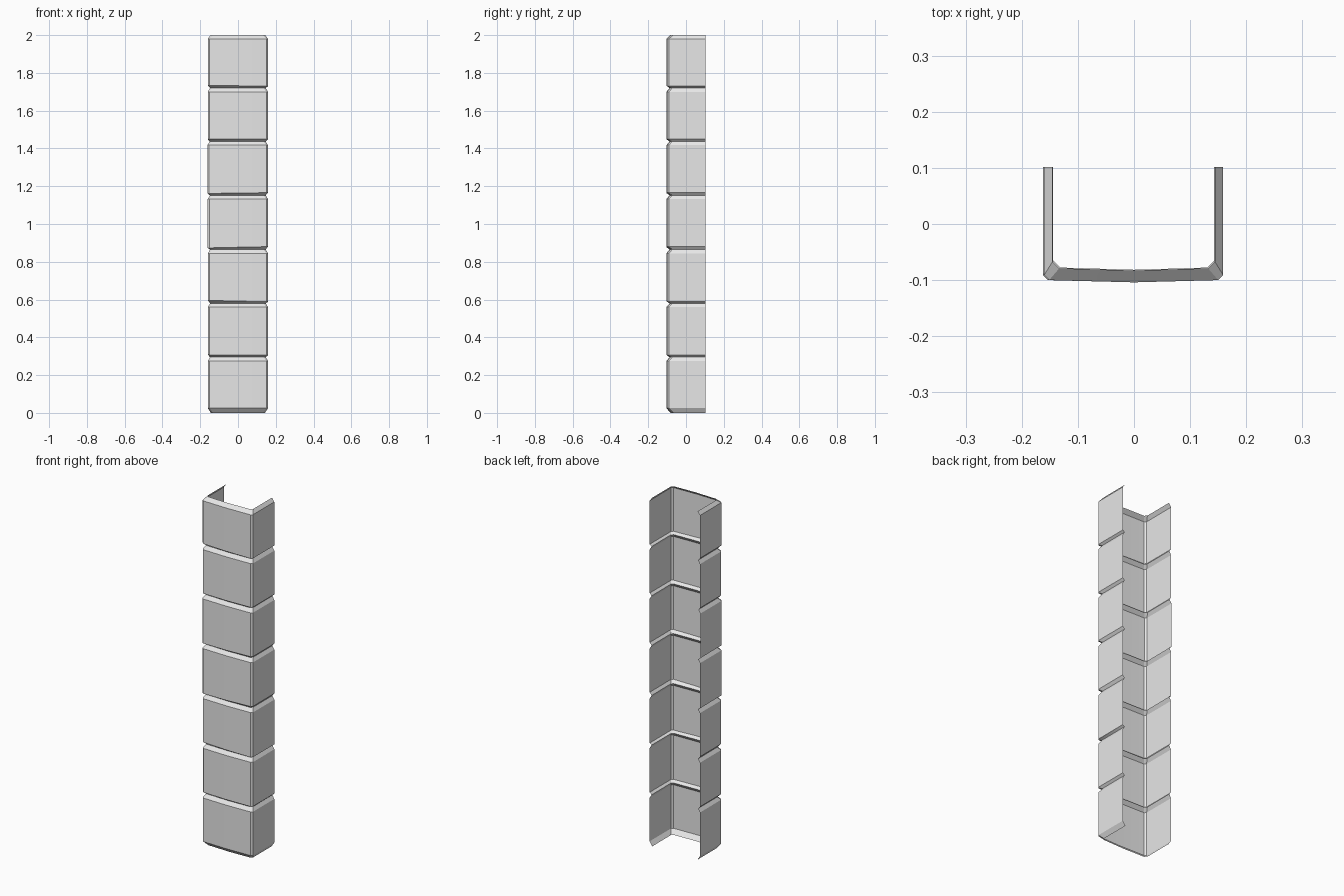
import bpy, bmesh, random

cube = bpy.data.objects.get("Cube")
if cube:
    bpy.data.objects.remove(cube, do_unlink=True)

random.seed(4)
HALF_W, FRONT, BACK = 0.159, -0.1, 0.102
SEAMS = [0, 0.295, 0.58, 0.865, 1.152, 1.437, 1.72, 2.0]

grey = bpy.data.materials.new("pale_grey_stone")
grey.use_nodes = True
colour = (0.8, 0.8, 0.8, 1)
grey.diffuse_color = colour
grey.node_tree.nodes["Principled BSDF"].inputs["Base Color"].default_value = colour


def outline(inset, wobble):
    """Open U outline with chamfered front corners, inset from the faces."""
    w = HALF_W - inset
    f = FRONT + inset * 1.4
    c = 0.009 + inset * 0.2
    half = [(w, BACK), (w, f + c), (w - c, f)]
    right = [(-x - wobble, y) for x, y in reversed(half)]
    return half + [(0, f - 0.004)] + right


# Rows of the shell: each block has a bevelled lower and upper rim
rows = []
last = len(SEAMS) - 2
for i in range(last + 1):
    low, high = SEAMS[i], SEAMS[i + 1]
    wobble = random.uniform(0, 0.004)
    tilt = random.uniform(-0.004, 0.004) if i else 0
    if i == 0:
        rows.append((low, 0.016, wobble, 0))
    rows.append((low + (0.025 if i == 0 else 0.012), 0, wobble, tilt))
    rows.append((high - 0.02, 0, wobble, 0))
    rows.append((high, 0.015 if i == last else 0.012, wobble, 0))

# Skin the rows into one open-backed shell
bm = bmesh.new()
rings = []
for z, inset, wobble, tilt in rows:
    rings.append([bm.verts.new((x, y, z + tilt * x / HALF_W))
                  for x, y in outline(inset, wobble)])
for a, b in zip(rings, rings[1:]):
    for j in range(len(a) - 1):
        bm.faces.new((a[j + 1], a[j], b[j], b[j + 1]))

mesh = bpy.data.meshes.new("block_corner_shell")
bm.to_mesh(mesh)
bm.free()
mesh.materials.append(grey)
shell = bpy.data.objects.new("block_corner_shell", mesh)
bpy.context.collection.objects.link(shell)

bpy.ops.object.select_all(action="DESELECT")
shell.select_set(True)
bpy.context.view_layer.objects.active = shell
bpy.ops.object.shade_smooth_by_angle(angle=0.45)
